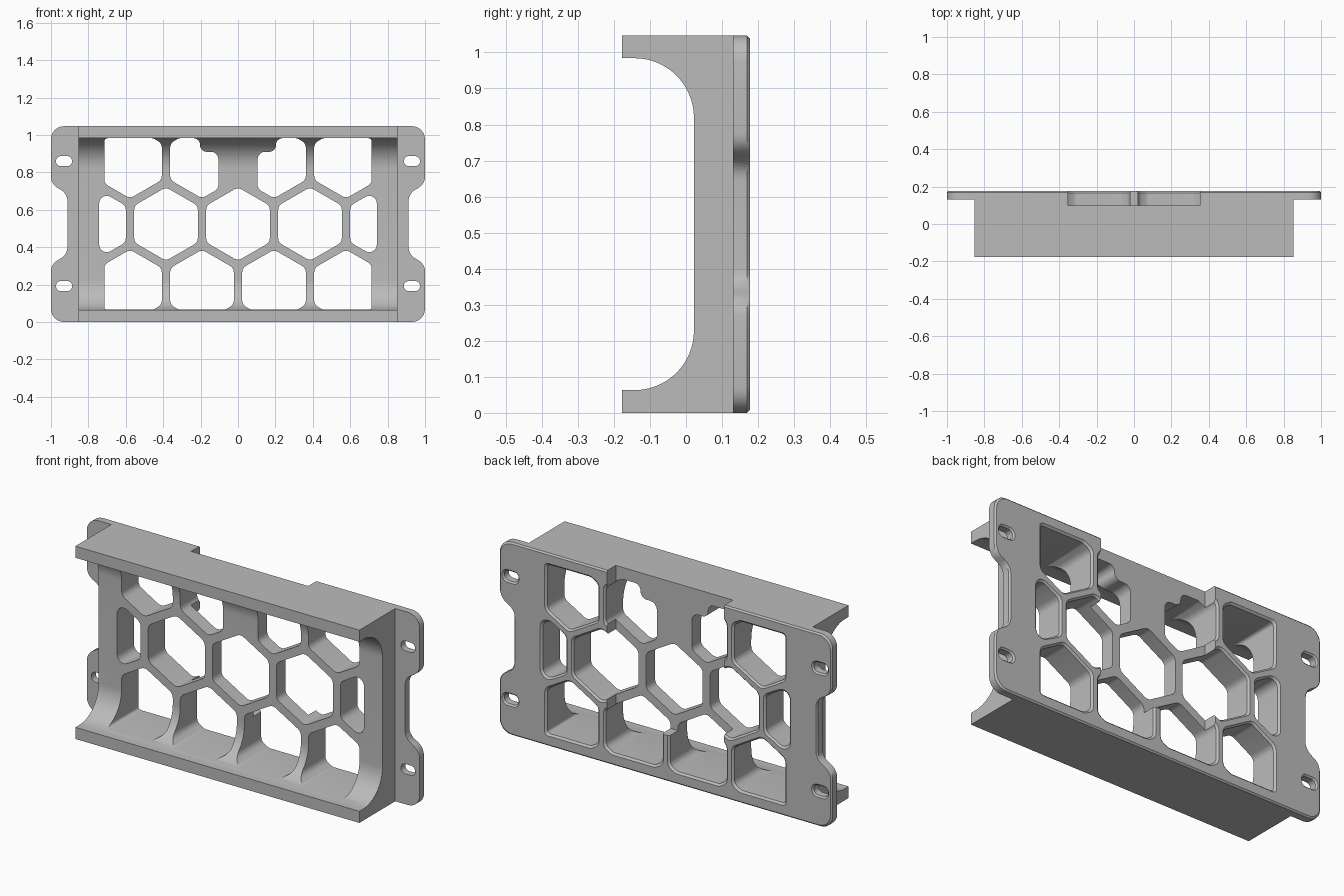
import bpy, bmesh, math
from mathutils import Vector

if "Cube" in bpy.data.objects:
    bpy.data.objects.remove(bpy.data.objects["Cube"], do_unlink=True)

grey = bpy.data.materials.new("plain grey")
COLOUR = (0.5, 0.5, 0.5, 1)
grey.diffuse_color = COLOUR
grey.use_nodes = True
grey.node_tree.nodes["Principled BSDF"].inputs["Base Color"].default_value = COLOUR

HEIGHT, MID = 1.047, 0.524
PITCH, HALF = 0.385, 0.17
LOW, HIGH = 0.066, 0.983


def rounded(points, radius, steps=6):
    """Round every corner of a polygon with an arc-like curve."""
    out, pts = [], [Vector(p) for p in points]
    for i, p in enumerate(pts):
        a, b = pts[i - 1] - p, pts[(i + 1) % len(pts)] - p
        half = a.angle(b) / 2
        cut = min(radius / math.tan(half), a.length * 0.48, b.length * 0.48)
        r = cut * math.tan(half)
        centre = p + (a.normalized() + b.normalized()).normalized() * (r / math.sin(half))
        start, end = p + a.normalized() * cut - centre, p + b.normalized() * cut - centre
        sweep = start.angle_signed(end)
        for k in range(steps + 1):
            t = -sweep * k / steps
            out.append(centre + Vector((start.x * math.cos(t) - start.y * math.sin(t),
                                        start.x * math.sin(t) + start.y * math.cos(t))))
    return out


def clip(points, axis, limit, sign):
    """Keep the part of a convex polygon where sign * coordinate <= sign * limit."""
    out, pts = [], [Vector(p) for p in points]
    for i, q in enumerate(pts):
        p = pts[i - 1]
        dp, dq = sign * (p[axis] - limit), sign * (q[axis] - limit)
        if dp * dq < 0:
            out.append(p.lerp(q, dp / (dp - dq)))
        if dq <= 0:
            out.append(q)
    return out


def loft(name, outline, sections):
    """Stack an x-z outline along y; each section is (y, outward growth)."""
    bm = bmesh.new()
    xs, zs = [p.x for p in outline], [p.y for p in outline]
    cx, cz = (min(xs) + max(xs)) / 2, (min(zs) + max(zs)) / 2
    wx, wz = (max(xs) - min(xs)) / 2, (max(zs) - min(zs)) / 2
    rings = [[bm.verts.new((cx + (p.x - cx) * (1 + g / wx), y, cz + (p.y - cz) * (1 + g / wz)))
              for p in outline] for y, g in sections]
    for r0, r1 in zip(rings, rings[1:]):
        for i in range(len(r0)):
            bm.faces.new((r0[i - 1], r0[i], r1[i], r1[i - 1]))
    bm.faces.new(rings[0])
    bm.faces.new(rings[-1])
    return finish(name, bm)


def finish(name, bm):
    bmesh.ops.recalc_face_normals(bm, faces=bm.faces[:])
    mesh = bpy.data.meshes.new(name)
    bm.to_mesh(mesh)
    bm.free()
    mesh.materials.append(grey)
    ob = bpy.data.objects.new(name, mesh)
    bpy.context.collection.objects.link(ob)
    return ob


def combine(target, tool, operation):
    mod = target.modifiers.new(tool.name, 'BOOLEAN')
    mod.operation, mod.solver, mod.object = operation, 'EXACT', tool
    bpy.context.view_layer.objects.active = target
    bpy.ops.object.modifier_apply(modifier=mod.name)
    bpy.data.objects.remove(tool, do_unlink=True)


def box(x0, x1, z0, z1):
    return [(x0, z0), (x1, z0), (x1, z1), (x0, z1)]


def hexagon(x, z):
    r = HALF / math.cos(math.pi / 6)
    return [(x + r * math.sin(k * math.pi / 3), z + r * math.cos(k * math.pi / 3)) for k in range(6)]


# Channel body: a C-shaped profile swept across the width
ARC, WEB, FRONT = 0.165, 0.022, -0.177
lower = [(FRONT, 0), (FRONT, 0.063)]
for k in range(17):
    t = math.pi / 2 * k / 16
    lower.append((WEB - ARC + ARC * math.sin(t), 0.063 + ARC * (1 - math.cos(t))))
profile = [(0.15, 0)] + lower + [(y, HEIGHT - z) for y, z in reversed(lower)] + [(0.15, HEIGHT)]
bm = bmesh.new()
ends = [[bm.verts.new((x, y, z)) for y, z in profile] for x in (-0.853, 0.853)]
for i in range(len(profile)):
    bm.faces.new((ends[0][i - 1], ends[0][i], ends[1][i], ends[1][i - 1]))
for ring in ends:
    bm.faces.new(ring)
body = finish("grille_frame", bm)

# Back plate with four mounting ears
corner = [(1, 0), (1, 0.31), (0.912, 0.36)]
side = corner + [(x, HEIGHT - z) for x, z in reversed(corner)]
outline = side + [(-x, z) for x, z in reversed(side)]
plate = loft("mounting_plate", rounded(outline, 0.07), [(0.131, 0), (0.169, 0), (0.177, -0.008)])
combine(body, plate, 'UNION')

# Shallow recess in the upper middle of the back
combine(body, loft("recess", [Vector(p) for p in box(-0.352, 0.352, 0.25, 1.2)],
                   [(0.1, 0), (0.3, 0)]), 'DIFFERENCE')

# Honeycomb openings
openings = [hexagon(k * PITCH, MID) for k in (-1, 0, 1)]
row = PITCH * math.cos(math.pi / 6)
for s in (-1, 1):
    openings.append(clip(hexagon(s * 2 * PITCH, MID), 0, s * 0.742, s))
    for v in (-1, 1):
        h = hexagon(s * 1.5 * PITCH, MID + v * row)
        openings.append(clip(clip(clip(h, 0, s * 0.715, s), 1, HIGH, 1), 1, LOW, -1))
    openings.append(clip(hexagon(s * PITCH / 2, MID - row), 1, LOW, -1))
    # Upper inner openings leave a stepped solid block between them
    h = clip(clip(hexagon(PITCH / 2, MID + row), 0, 0.105, -1), 1, HIGH, 1)
    right = [p for p in h if p.x > 0.15 and (p.y < 0.75 or p.x > 0.25)]
    right.sort(key=lambda p: p.y)
    foot = min((p for p in h if p.x < 0.15), key=lambda p: p.y)
    step = [Vector((0.203, HIGH)), Vector((0.203, 0.91)), Vector((0.105, 0.91)), foot]
    openings.append([(s * p.x, p.y) for p in right + step])
for i, shape in enumerate(openings):
    cutter = loft(f"opening_{i}", rounded(shape, 0.04),
                  [(-0.165, 0), (0.167, 0), (0.187, 0.02)])
    combine(body, cutter, 'DIFFERENCE')

# Screw slots in the ears
for x in (-0.93, 0.93):
    for z in (0.192, HEIGHT - 0.187):
        slot = loft("slot", rounded(box(x - 0.043, x + 0.043, z - 0.027, z + 0.027), 0.026),
                    [(0.1, 0), (0.169, 0), (0.185, 0.016)])
        combine(body, slot, 'DIFFERENCE')

bpy.ops.object.select_all(action='DESELECT')
body.select_set(True)
bpy.context.view_layer.objects.active = body
bpy.ops.object.shade_smooth_by_angle(angle=math.radians(30))
